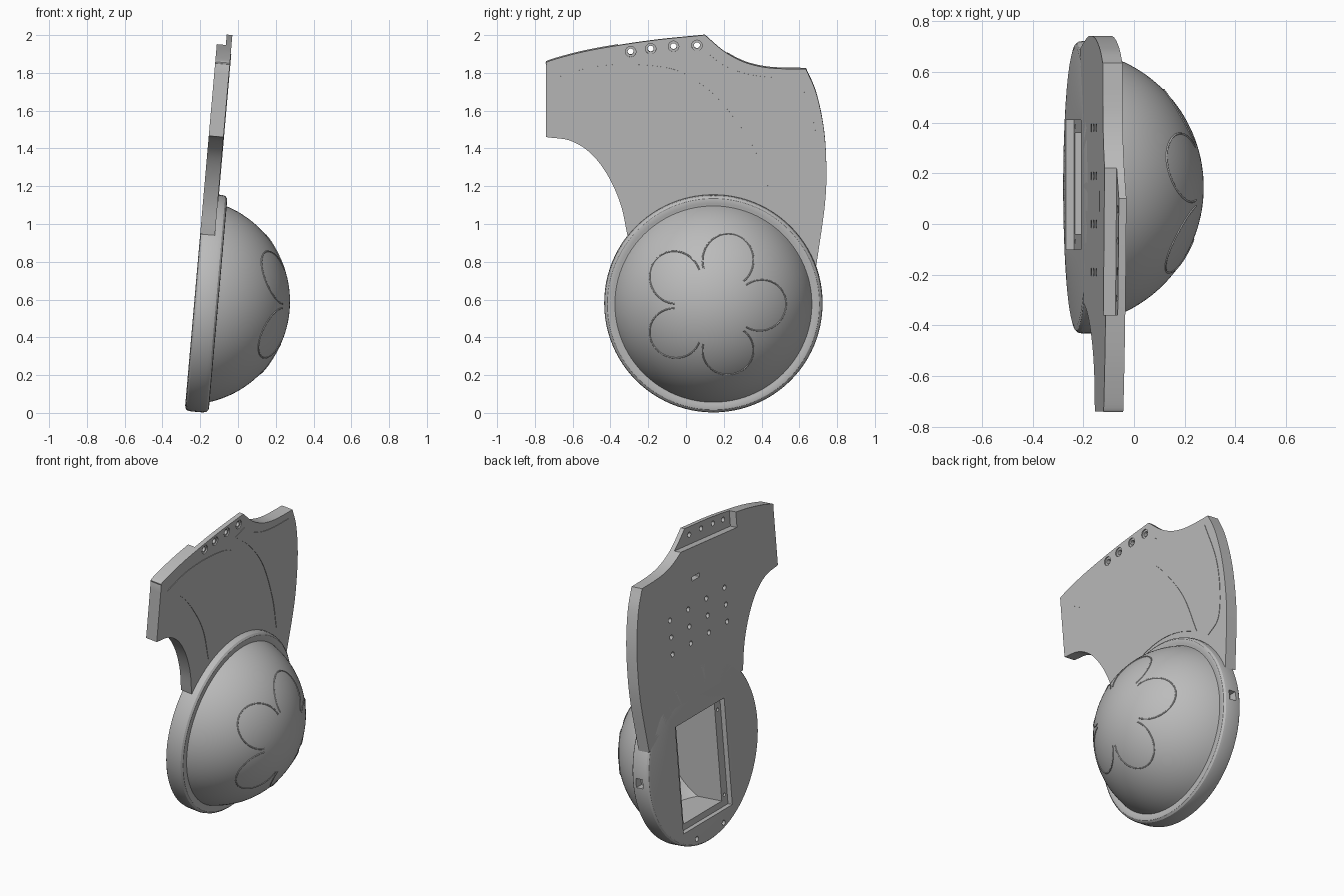
import bpy, bmesh
from math import radians, sin, cos, pi, sqrt, atan2
from mathutils import Vector

if "Cube" in bpy.data.objects:
    bpy.data.objects.remove(bpy.data.objects["Cube"])

TILT = radians(5)
BACK, FRONT, RIM = -0.282, -0.204, -0.155     # depth of the back, plate and rim faces
CY, CZ, RAD = 0.145, 0.58, 0.578              # round base
DOME_C, DOME_R = -0.321, 0.546                # dome sphere: axial centre and radius

grey = bpy.data.materials.new("plain_grey")
grey.use_nodes = True
grey.diffuse_color = (0.5, 0.5, 0.5, 1)
grey.node_tree.nodes["Principled BSDF"].inputs["Base Color"].default_value = (0.5, 0.5, 0.5, 1)


def height(z):
    """Height along the leaning body for a given height above ground."""
    return (z - 0.018) / 0.996


def finish(name, bm):
    bmesh.ops.recalc_face_normals(bm, faces=bm.faces)
    me = bpy.data.meshes.new(name)
    bm.to_mesh(me)
    bm.free()
    ob = bpy.data.objects.new(name, me)
    ob.rotation_euler.y = TILT
    me.materials.append(grey)
    bpy.context.collection.objects.link(ob)
    return ob


def add_prism(bm, pts, u0, u1):
    face = bm.faces.new([bm.verts.new((u0, y, height(z))) for y, z in pts])
    ext = bmesh.ops.extrude_face_region(bm, geom=[face])["geom"]
    moved = [v for v in ext if isinstance(v, bmesh.types.BMVert)]
    bmesh.ops.translate(bm, verts=moved, vec=(u1 - u0, 0, 0))


def prisms(name, outlines, u0, u1):
    bm = bmesh.new()
    for pts in outlines:
        add_prism(bm, pts, u0, u1)
    return finish(name, bm)


def lathe(name, profile, steps=96):
    """Spin (depth, radius) points around the axis of the round base."""
    bm = bmesh.new()
    vs = [bm.verts.new((u, CY + r, height(CZ))) for u, r in profile]
    edges = [bm.edges.new(p) for p in zip(vs, vs[1:])]
    bmesh.ops.spin(bm, geom=vs + edges, cent=(0, CY, height(CZ)), axis=(1, 0, 0),
                   angle=2 * pi, steps=steps)
    bmesh.ops.remove_doubles(bm, verts=bm.verts, dist=0.0004)
    return finish(name, bm)


def spline(pts, n=8):
    p = [Vector(q) for q in pts]
    p = [2 * p[0] - p[1]] + p + [2 * p[-1] - p[-2]]
    out = []
    for a, b, c, d in zip(p, p[1:], p[2:], p[3:]):
        for i in range(n):
            t = i / n
            out.append(0.5 * (2 * b + (c - a) * t + (2 * a - 5 * b + 4 * c - d) * t * t
                              + (3 * b - a - 3 * c + d) * t ** 3))
    return out + [p[-2]]


def path(*runs):
    """Chain smooth runs into one outline with sharp corners between them."""
    out = []
    for run in runs:
        for q in spline(run):
            if not out or (q - out[-1]).length > 0.001:
                out.append(q)
    if (out[0] - out[-1]).length < 0.001:
        out.pop()
    return out


def rect(y0, y1, z0, z1):
    return [(y0, z0), (y1, z0), (y1, z1), (y0, z1)]


def circle(y, z, r, n=16):
    return [(y + r * cos(2 * pi * i / n), z + r * sin(2 * pi * i / n)) for i in range(n)]


def boolean(target, cutter, operation="DIFFERENCE", keep=False):
    mod = target.modifiers.new("cut", "BOOLEAN")
    mod.object, mod.operation, mod.solver = cutter, operation, "EXACT"
    bpy.context.view_layer.update()
    bpy.context.view_layer.objects.active = target
    bpy.ops.object.modifier_apply(modifier=mod.name)
    if not keep:
        bpy.data.objects.remove(cutter)


def smooth(ob):
    bpy.ops.object.select_all(action="DESELECT")
    ob.select_set(True)
    bpy.context.view_layer.objects.active = ob
    bpy.ops.object.shade_smooth_by_angle(angle=radians(30))


# Flared upper plate
concave = [(0.1, 2.0), (0.2, 1.915), (0.3, 1.86), (0.4, 1.832), (0.5, 1.822), (0.635, 1.82)]
plate = prisms("upper_plate", [path(
    [(-0.74, 1.46), (-0.74, 1.84)],
    [(-0.74, 1.84), (-0.725, 1.862), (-0.55, 1.91), (-0.36, 1.945), (-0.15, 1.975), (0.1, 2.0)],
    concave,
    [(0.635, 1.82), (0.69, 1.69), (0.73, 1.5), (0.743, 1.3), (0.735, 1.1), (0.69, 0.78)],
    [(0.69, 0.78), (0.4, 0.96)], [(0.4, 0.96), (-0.31, 0.94)],
    [(-0.31, 0.94), (-0.345, 1.1), (-0.41, 1.25), (-0.5, 1.37), (-0.61, 1.44), (-0.74, 1.46)],
)], BACK, FRONT)

# Round base with rolled rim, continuing into the dome
start = atan2(0.52, RIM - 0.005 - DOME_C)
dome = [(DOME_C + DOME_R * cos(start * (1 - i / 28)), DOME_R * sin(start * (1 - i / 28)))
        for i in range(29)]
rim = [(BACK, 0), (BACK, 0.55), (-0.278, 0.566), (-0.268, 0.575), (-0.25, RAD), (-0.185, RAD),
       (-0.167, 0.573), (-0.157, 0.562), (RIM, 0.548), (-0.158, 0.534)]
base = lathe("domed_base", rim + dome)

# Rear pocket: shallow ledge plus deep cavity that follows the dome
boolean(base, prisms("ledge_cutter", [rect(-0.1, 0.41, 0.15, 0.84)], -0.32, -0.25))
cavity = prisms("cavity_cutter", [rect(-0.04, 0.36, 0.19, 0.84)], -0.31, 0.3)
inner = [(DOME_C + 0.5 * cos(pi * i / 32), 0.5 * sin(pi * i / 32)) for i in range(33)]
boolean(cavity, lathe("inner_sphere", inner, 48), "INTERSECT")
boolean(base, cavity)

# Screw holes around the pocket and cable notch in the rim
screws = [circle(y, z, 0.016) for y, z in ((0.0, 0.07), (0.28, 0.07))]
screws += [circle(y, z, 0.011) for y in (-0.07, 0.385) for z in (0.22, 0.77)]
boolean(base, prisms("screw_cutter", screws, -0.3, -0.225))
boolean(base, prisms("notch_cutter", [rect(0.67, 0.76, 0.55, 0.61)], -0.24, -0.19))

# Rear slot along the top edge of the plate
boolean(plate, prisms("edge_cutter", [[(-0.36, 1.845), (0.3, 1.908), (0.3, 2.1), (-0.36, 2.1)]],
                      -0.33, -0.234))

# Countersunk holes in the thin top edge
eyelets = [(-0.293, 1.912), (-0.187, 1.927), (-0.066, 1.94), (0.058, 1.945)]
boolean(plate, prisms("sink_cutter", [circle(y, z, 0.028, 24) for y, z in eyelets], -0.212, -0.19))
boolean(plate, prisms("eyelet_cutter", [circle(y, z, 0.016) for y, z in eyelets], -0.3, -0.19))

# Grid of vent holes and a slot on the back
vents = [circle(y, z, 0.016) for y in (-0.19, 0, 0.19, 0.38) for z in (1.3, 1.41, 1.52)]
vents.append(rect(0.05, 0.13, 1.68, 1.705))
boolean(plate, prisms("vent_cutter", vents, -0.31, -0.245))

# Thin decorative panels on the front of the plate
centre_panel = path(
    [(-0.67, 1.78), (-0.5, 1.67), (-0.36, 1.52), (-0.24, 1.34), (-0.16, 1.12)],
    [(-0.16, 1.12), (0.0, 1.18), (0.15, 1.2), (0.3, 1.18), (0.46, 1.12)],
    [(0.46, 1.12), (0.36, 1.4), (0.2, 1.63), (0.08, 1.74), (-0.07, 1.82), (-0.3, 1.845),
     (-0.5, 1.83), (-0.67, 1.78)])
side_panel = path(
    [(0.03, 1.87), (0.2, 1.74), (0.36, 1.55), (0.49, 1.28), (0.56, 1.05)],
    [(0.56, 1.05), (0.66, 1.12), (0.695, 1.3), (0.68, 1.52), (0.6, 1.775)],
    [(0.6, 1.775), (0.45, 1.777), (0.32, 1.795), (0.2, 1.84), (0.12, 1.9)])
panels = prisms("front_panels", [centre_panel, side_panel], FRONT - 0.005, FRONT + 0.003)

# Five petal outlines lying on the dome
curve = bpy.data.curves.new("petal_lines", "CURVE")
curve.dimensions = "3D"
curve.bevel_depth, curve.bevel_resolution = 0.004, 1
for k in range(5):
    a = 2 * pi * k / 5
    spl = curve.splines.new("POLY")
    spl.points.add(32)
    for i, pt in enumerate(spl.points):
        b = a + radians(125) * (i / 16 - 1)
        y = 0.25 * cos(a) + 0.135 * cos(b)
        w = 0.02 + 0.25 * sin(a) + 0.135 * sin(b)
        pt.co = (DOME_C + sqrt(DOME_R ** 2 - y * y - w * w), CY + y, height(CZ) + w, 1)
petals = bpy.data.objects.new("petal_lines", curve)
petals.rotation_euler.y = TILT
curve.materials.append(grey)
bpy.context.collection.objects.link(petals)
bpy.ops.object.select_all(action="DESELECT")
petals.select_set(True)
bpy.context.view_layer.objects.active = petals
bpy.ops.object.convert(target="MESH")

for part in (plate, base, panels):
    smooth(part)
